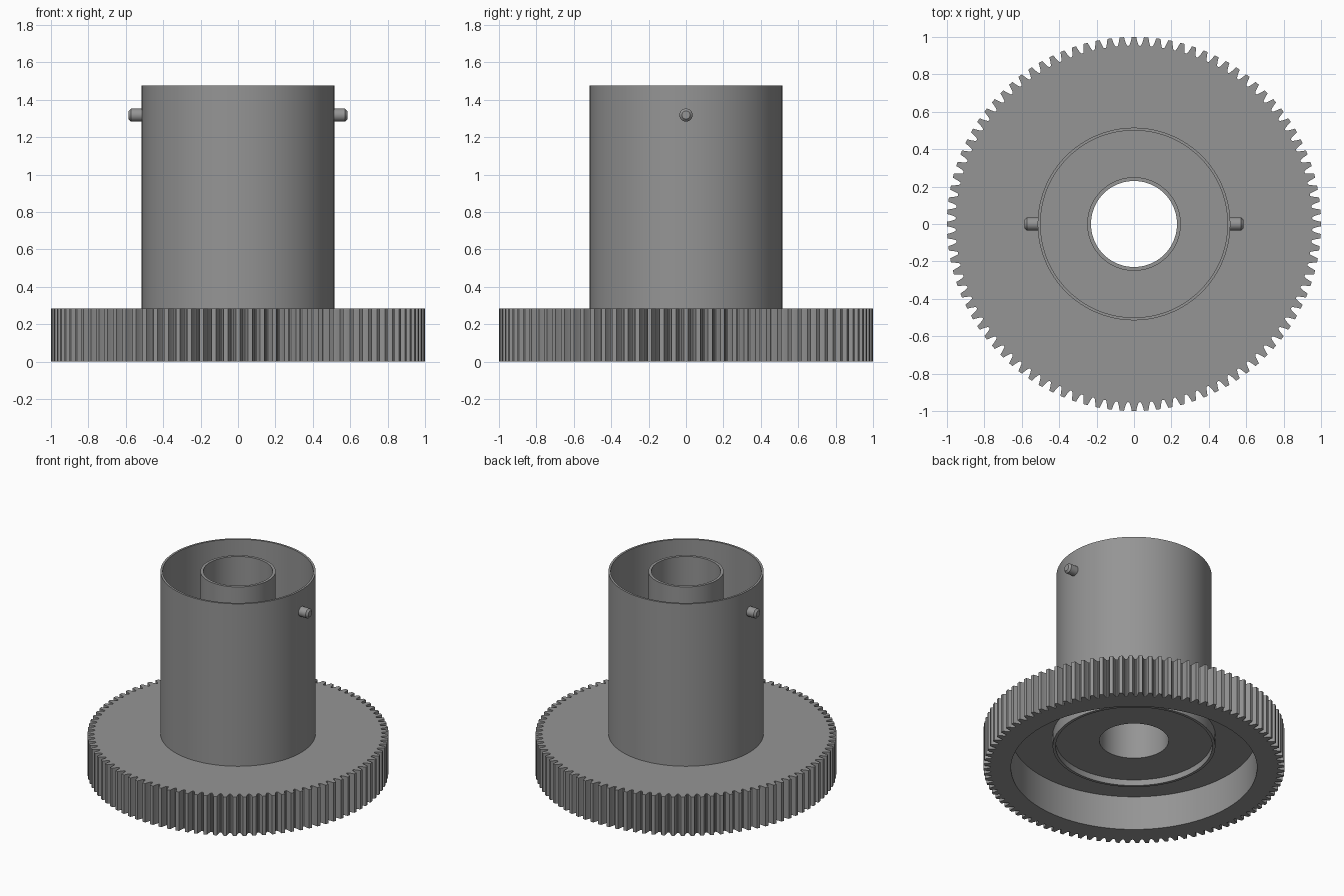
import bpy
import bmesh
from math import cos, sin, pi, radians

cube = bpy.data.objects.get("Cube")
if cube:
    bpy.data.objects.remove(cube)

GREY = (0.3, 0.3, 0.3, 1)
grey = bpy.data.materials.new("plain grey")
grey.use_nodes = True
grey.diffuse_color = GREY
grey.node_tree.nodes["Principled BSDF"].inputs["Base Color"].default_value = GREY


def finish(name, bm):
    """Turn a bmesh into a smooth shaded object with sharp edges kept."""
    bmesh.ops.recalc_face_normals(bm, faces=bm.faces)
    mesh = bpy.data.meshes.new(name)
    bm.to_mesh(mesh)
    bm.free()
    mesh.materials.append(grey)
    obj = bpy.data.objects.new(name, mesh)
    bpy.context.collection.objects.link(obj)
    bpy.ops.object.select_all(action="DESELECT")
    obj.select_set(True)
    bpy.context.view_layer.objects.active = obj
    bpy.ops.object.shade_smooth_by_angle(angle=radians(30))
    return obj


def ring_solid(name, profile, angles, rim=None):
    """Sweep a closed (radius, z) profile round z; radius None follows the rim."""
    bm = bmesh.new()
    rows = []
    for r, z in profile:
        radii = rim if r is None else [r] * len(angles)
        rows.append([bm.verts.new((q * cos(a), q * sin(a), z))
                     for q, a in zip(radii, angles)])
    n = len(angles)
    for i, row in enumerate(rows):
        above = rows[(i + 1) % len(rows)]
        for j in range(n):
            k = (j + 1) % n
            bm.faces.new((row[j], row[k], above[k], above[j]))
    return finish(name, bm)


# Toothed gear, hollowed out from below
TEETH = 96
tooth = [(-0.5, 0.952), (-0.4, 0.955), (-0.35, 0.961), (-0.26, 0.978), (-0.18, 1.0),
         (0.18, 1.0), (0.26, 0.978), (0.35, 0.961), (0.4, 0.955)]
pitch = 2 * pi / TEETH
gear_angles = [(t + f) * pitch for t in range(TEETH) for f, r in tooth]
gear_rim = [r for t in range(TEETH) for f, r in tooth]
ring_solid("gear_wheel",
           [(0.817, 0), (None, 0), (None, 0.285), (0.508, 0.285),
            (0.508, 0.25), (0.817, 0.25)],
           gear_angles, gear_rim)

# Hub floor with a lip hanging below the gear web
circle = [2 * pi * i / 128 for i in range(128)]
ring_solid("hub_floor",
           [(0.23, 0.208), (0.52, 0.208), (0.52, 0.165), (0.54, 0.165),
            (0.54, 0.255), (0.23, 0.255)], circle)

# Two concentric sleeves
for name, inner, outer in (("outer_sleeve", 0.5, 0.515), ("inner_sleeve", 0.23, 0.25)):
    ring_solid(name, [(inner, 0.25), (outer, 0.25), (outer, 1.475), (inner, 1.475)], circle)

# Chamfered pins on both sides of the outer sleeve
for name, side in (("left_pin", 1), ("right_pin", -1)):
    bm = bmesh.new()
    rows = [[bm.verts.new((side * x, r * cos(a), 1.318 + r * sin(a)))
             for a in (2 * pi * i / 24 for i in range(24))]
            for x, r in ((0.506, 0.035), (0.572, 0.035), (0.585, 0.022))]
    for low, high in zip(rows, rows[1:]):
        for j in range(24):
            k = (j + 1) % 24
            bm.faces.new((low[j], low[k], high[k], high[j]))
    bm.faces.new(rows[0])
    bm.faces.new(rows[-1])
    finish(name, bm)
